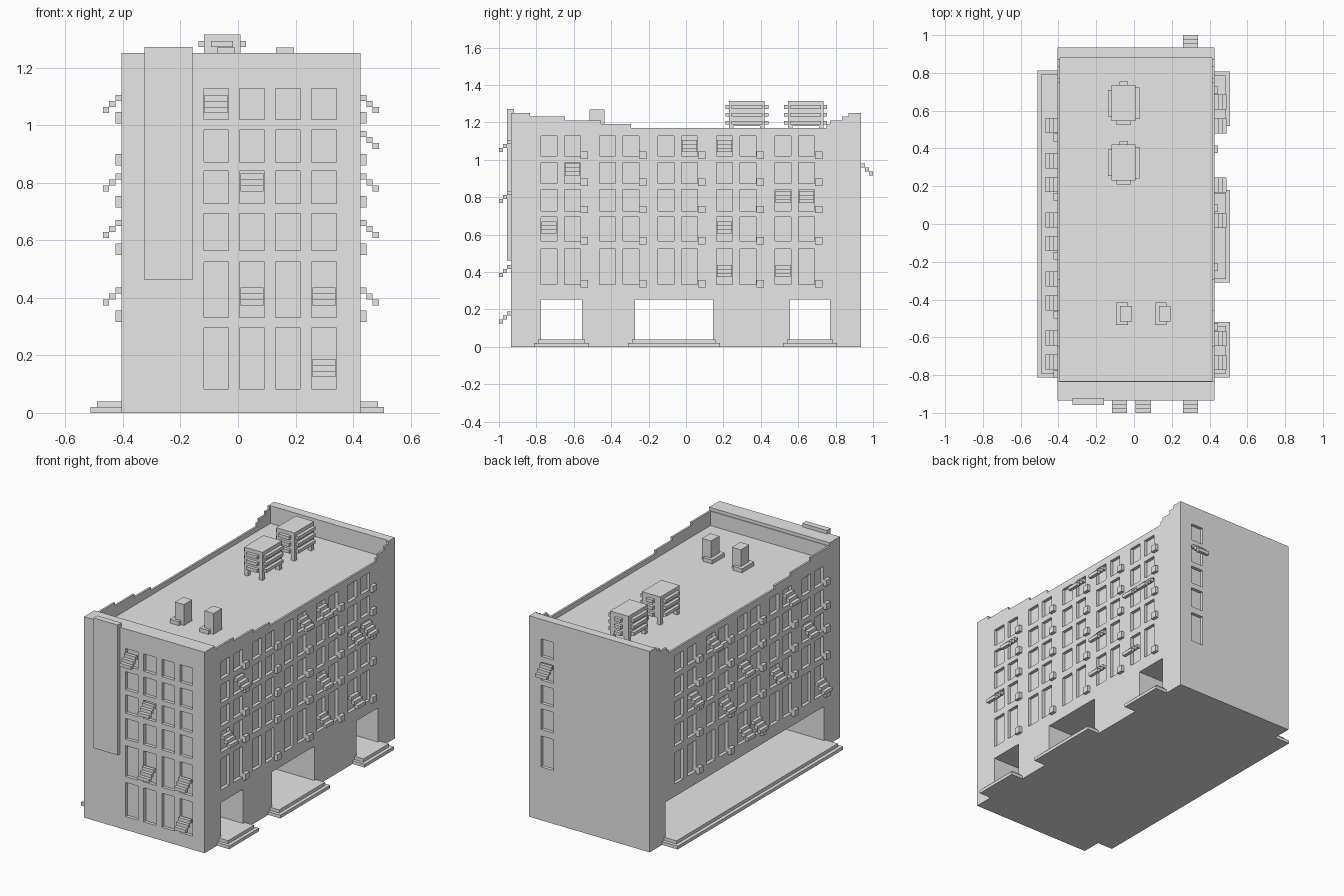
import bpy, bmesh
from mathutils import Matrix, Vector

cube = bpy.data.objects.get("Cube")
if cube:
    bpy.data.objects.remove(cube)

grey = bpy.data.materials.new("plain_grey")
grey.use_nodes = True
grey.diffuse_color = (0.8, 0.8, 0.8, 1)
grey.node_tree.nodes["Principled BSDF"].inputs["Base Color"].default_value = (0.8, 0.8, 0.8, 1)


def finish(name, bm):
    bmesh.ops.recalc_face_normals(bm, faces=bm.faces)
    mesh = bpy.data.meshes.new(name)
    bm.to_mesh(mesh)
    bm.free()
    mesh.materials.append(grey)
    obj = bpy.data.objects.new(name, mesh)
    bpy.context.scene.collection.objects.link(obj)
    return obj


def boxes(name, spans):
    """One object from boxes, each given as ((x0, x1), (y0, y1), (z0, z1))."""
    bm = bmesh.new()
    for span in spans:
        mid = Vector([(a + b) / 2 for a, b in span])
        size = Vector([abs(b - a) for a, b in span])
        bmesh.ops.create_cube(bm, size=1, matrix=Matrix.Translation(mid) @ Matrix.Diagonal(size).to_4x4())
    return finish(name, bm)


LEFT, RIGHT, END = -0.405, 0.425, 0.935


def on_wall(side, u, width, out, z):
    """Box on a wall: u along it, out is the span measured outward from it."""
    a, b = out
    along = (u - width / 2, u + width / 2)
    if side == "east":
        return ((RIGHT + a, RIGHT + b), along, z)
    if side == "west":
        return ((LEFT - b, LEFT - a), (-0.085 - along[1], -0.085 - along[0]), z)
    if side == "front":
        return (along, (-END - b, -END - a), z)
    return (along, (END + a, END + b), z)


# Window layout: rows as (bottom, top), columns per wall
rows = [(1.02, 1.128), (0.872, 0.984), (0.727, 0.84), (0.565, 0.693), (0.332, 0.524), (0.083, 0.295)]
awning_tops = [1.105, 0.98, 0.832, 0.67, 0.436, 0.188]
cooler_bottoms = [1.005, 0.86, 0.714, 0.548, 0.316]
pair_starts = [-0.733 + 0.313 * i for i in range(5)]
long_cols = [s + d for s in pair_starts for d in (0, 0.126)]
front_cols = [-0.076 + 0.125 * i for i in range(4)]
walls = {"east": (long_cols, 5), "west": (long_cols, 5), "front": (front_cols, 6), "back": (front_cols[3:], 5)}

# Building shell: stepped parapet outline extruded across the width
steps = [(-0.834, 1.25), (-0.647, 1.23), (-0.455, 1.21), (-0.294, 1.19), (0.75, 1.17),
         (0.77, 1.19), (0.834, 1.21), (0.87, 1.23), (END, 1.25)]
outline = [(-END, 0)]
last = -END
for y, z in steps:
    outline += [(last, z), (y, z)]
    last = y
outline.append((END, 0))
bm = bmesh.new()
face = bm.faces.new([bm.verts.new((LEFT, y, z)) for y, z in outline])
moved = bmesh.ops.extrude_face_region(bm, geom=[face])["geom"]
bmesh.ops.translate(bm, vec=(RIGHT - LEFT, 0, 0), verts=[v for v in moved if isinstance(v, bmesh.types.BMVert)])
building = finish("building_shell", bm)

# Cutters: window recesses, roof well, side doorways and the long open bay
doorways = [(-0.775, -0.556), (-0.273, 0.144), (0.556, 0.77)]
cuts = [on_wall(side, u, 0.086, (-0.02, 0.05), rows[r])
        for side, (cols, count) in walls.items() for u in cols for r in range(count)]
cuts.append(((LEFT + 0.012, RIGHT - 0.012), (-0.83, 0.88), (1.14, 1.5)))
cuts += [((-0.02, 0.6), d, (0.04, 0.253)) for d in doorways]
opening_cutter = boxes("opening_cutter", cuts)
bay_cutter = boxes("bay_cutter", [((-0.6, 0), (-0.78, 0.78), (0.04, 0.253))])
for cutter in (opening_cutter, bay_cutter):
    cutter.hide_render = True
    mod = building.modifiers.new(cutter.name, "BOOLEAN")
    mod.operation, mod.solver, mod.object = "DIFFERENCE", "EXACT", cutter
graph = bpy.context.evaluated_depsgraph_get()
carved = bpy.data.meshes.new_from_object(building.evaluated_get(graph))
building.modifiers.clear()
building.data = carved
for cutter in (opening_cutter, bay_cutter):
    bpy.data.objects.remove(cutter)

# Stepped awnings, as (column, row) on each wall
awnings = {
    "east": [(5, 0), (6, 0), (1, 1), (8, 2), (9, 2), (0, 3), (6, 3), (6, 4), (8, 4)],
    "west": [(1, 2), (2, 0), (3, 3), (4, 2), (4, 4), (5, 4), (6, 3), (7, 0), (8, 2), (9, 4)],
    "front": [(0, 0), (1, 2), (1, 4), (3, 4), (3, 5)],
    "back": [(0, 1)],
}
for side, places in awnings.items():
    slats = []
    for col, row in places:
        for k in range(3):
            top = awning_tops[row] - 0.021 * k
            slats.append(on_wall(side, walls[side][0][col], 0.08, (0.0215 * k, 0.0215 * (k + 1)), (top - 0.021, top)))
    boxes(side + "_awnings", slats)

# Wall coolers beside each pair of windows
for side in ("east", "west"):
    boxes(side + "_wall_coolers", [on_wall(side, s + 0.19, 0.04, (0, 0.021), (z, z + 0.04))
                                   for s in pair_starts for z in cooler_bottoms])

# Two-step door plinths
for i, (a, b) in enumerate(doorways):
    boxes(f"door_steps_{i + 1}", [((RIGHT, 0.508), (a - 0.037, b + 0.037), (0, 0.02)),
                                  ((RIGHT, 0.487), (a - 0.017, b + 0.017), (0.02, 0.04))])
boxes("bay_steps", [((-0.512, LEFT), (-0.813, 0.813), (0, 0.02)),
                    ((-0.49, LEFT), (-0.793, 0.793), (0.02, 0.04))])

# Tall blank panel on the front
boxes("front_panel", [((-0.325, -0.158), (-0.957, -0.92), (0.462, 1.272))])

# Slatted rooftop units on short legs
for i, yc in enumerate((0.325, 0.64)):
    x0, x1, y0, y1 = -0.118, 0.008, yc - 0.095, yc + 0.095
    parts = [((x0, x1), (y0, y1), (1.18, 1.315))]
    for x in (x0, x1 - 0.025):
        for y in (y0, y1 - 0.025):
            parts.append(((x, x + 0.025), (y, y + 0.025), (1.14, 1.18)))
    for z in (1.188, 1.23, 1.272):
        band = (z, z + 0.02)
        parts += [((x1, x1 + 0.02), (y0 + 0.012, y1 - 0.012), band),
                  ((x0 - 0.02, x0), (y0 + 0.025, y1 - 0.025), band),
                  ((x0 + 0.025, x1 - 0.025), (y0 - 0.02, y0), band),
                  ((x0 + 0.04, x1 - 0.04), (y1, y1 + 0.02), band)]
    boxes(f"rooftop_unit_{i + 1}", parts)

# Rooftop vents
for i, x in enumerate((-0.095, 0.11)):
    boxes(f"rooftop_vent_{i + 1}", [((x, x + 0.063), (-0.535, -0.415), (1.14, 1.165)),
                                    ((x + 0.022, x + 0.084), (-0.517, -0.435), (1.14, 1.27))])
